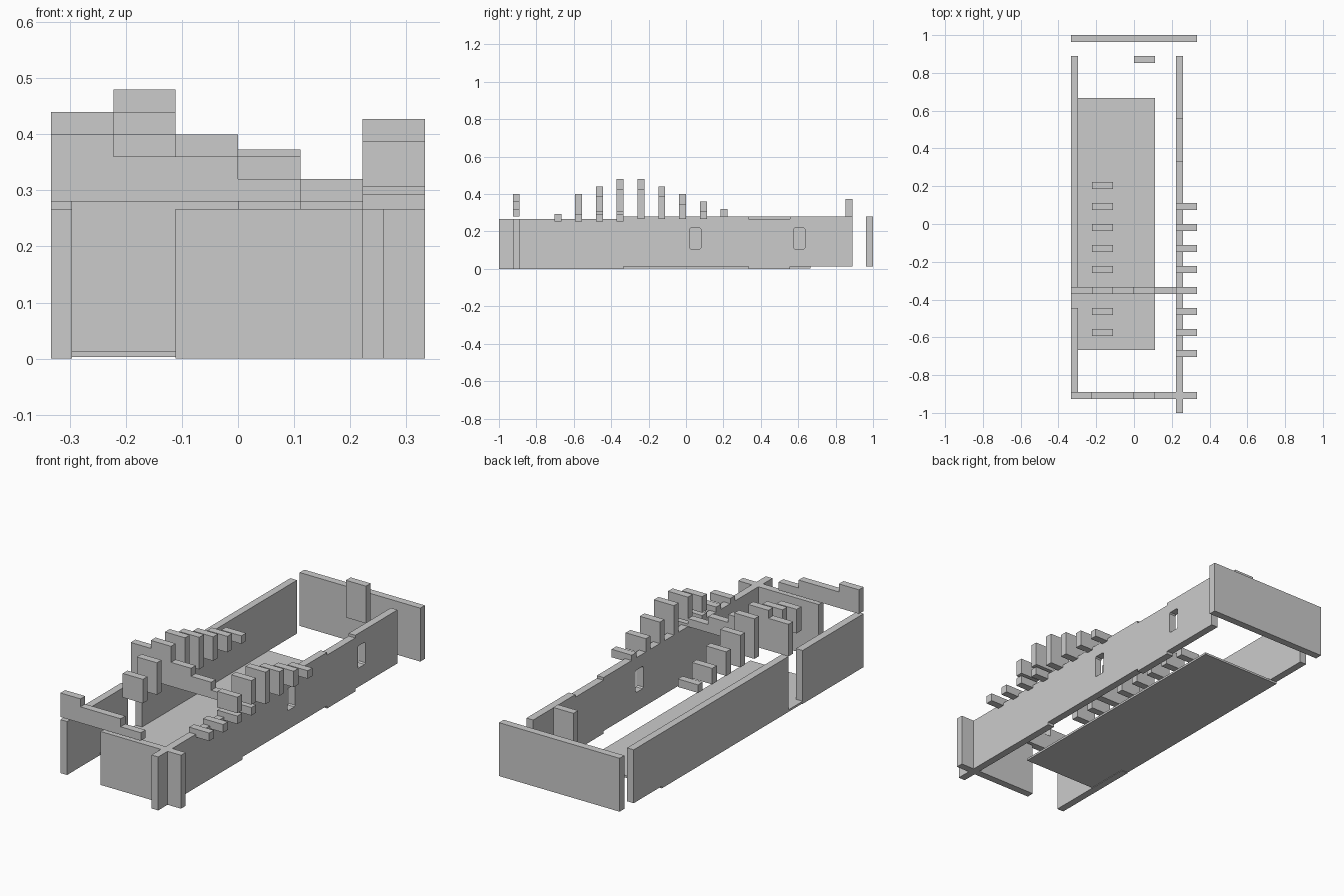
import bpy, bmesh
from mathutils import Vector

if "Cube" in bpy.data.objects:
    bpy.data.objects.remove(bpy.data.objects["Cube"])

T = 0.037      # wall thickness
U = 1 / 9      # grid module


def extrude(name, pts, offset):
    """Extrude a closed list of 3D points along an offset."""
    bm = bmesh.new()
    face = bm.faces.new([bm.verts.new(p) for p in pts])
    res = bmesh.ops.extrude_face_region(bm, geom=[face])
    moved = [v for v in res["geom"] if isinstance(v, bmesh.types.BMVert)]
    bmesh.ops.translate(bm, verts=moved, vec=Vector(offset))
    bmesh.ops.recalc_face_normals(bm, faces=bm.faces)
    mesh = bpy.data.meshes.new(name)
    bm.to_mesh(mesh)
    bm.free()
    ob = bpy.data.objects.new(name, mesh)
    bpy.context.collection.objects.link(ob)
    return ob


def box(name, x0, x1, y0, y1, z0, z1):
    return extrude(name, [(x0, y0, z0), (x1, y0, z0), (x1, y1, z0), (x0, y1, z0)],
                   (0, 0, z1 - z0))


def stepped_beam(name, y, x0, tops, z0=0.28):
    """Beam along x with one flat top per grid module."""
    pts = [(x0, y, z0)]
    for i, z in enumerate(tops):
        pts += [(x0 + i * U, y, z), (x0 + (i + 1) * U, y, z)]
    pts.append((x0 + len(tops) * U, y, z0))
    clean = [p for i, p in enumerate(pts)
             if not (0 < i < len(pts) - 1
                     and pts[i - 1][2] == p[2] == pts[i + 1][2])]
    dedup = [p for i, p in enumerate(clean) if i == 0 or p != clean[i - 1]]
    return extrude(name, dedup, (0, T, 0))


# Floor slab
box("floor_slab", -3 * U, U, -6 * U, 6 * U, 0.0027, 0.0133)

# Back, front and left walls
box("back_wall", -3 * U, 3 * U, 1 - T, 1, 0.0133, 0.28)
box("front_wall", -U, 3 * U, -0.926, -0.926 + T, 0, 0.267)
box("left_wall_front", -3 * U, -3 * U + T, -0.926, -4 * U, 0, 0.267)
box("left_wall_rear", -3 * U, -3 * U + T, -3 * U, 8 * U, 0.0133, 0.28)
box("back_post", 0, U, 8 * U - T, 8 * U, 0.187, 0.373)

# Right wall with alternately raised sections
outline, top = [], []
for y0, y1, lift in ((-1, -3 * U, 0), (-3 * U, 3 * U, 0.0133),
                     (3 * U, 5 * U, 0), (5 * U, 8 * U, 0.0133)):
    outline += [(2 * U, y0, lift), (2 * U, y1, lift)]
    top += [(2 * U, y0, lift + 0.267), (2 * U, y1, lift + 0.267)]
right_wall = extrude("right_wall", outline + top[::-1], (T, 0, 0))

# Window openings with clipped corners
for i, yc in enumerate((0.05, 0.605)):
    w, c, z0, z1 = 0.03, 0.006, 0.107, 0.218
    yz = [(-w + c, z0), (w - c, z0), (w, z0 + c), (w, z1 - c),
          (w - c, z1), (-w + c, z1), (-w, z1 - c), (-w, z0 + c)]
    cutter = extrude(f"window_cutter_{i}", [(0.2, yc + y, z) for y, z in yz], (0.1, 0, 0))
    cutter.hide_render = True
    cutter.hide_viewport = True
    mod = right_wall.modifiers.new("window", "BOOLEAN")
    mod.operation = "DIFFERENCE"
    mod.solver = "EXACT"
    mod.object = cutter

# Stepped beams across the width
stepped_beam("front_beam", -0.926, -3 * U, [0.40, 0.36, 0.36, 0.32])
stepped_beam("middle_beam", -3 * U - T, -3 * U, [0.44, 0.48, 0.40, 0.36, 0.32])


def block_row(name, x0, rows):
    for i, (k, z0, z1) in enumerate(rows):
        y1 = k * U
        box(f"{name}_{i}", x0, x0 + U, y1 - T, y1, z0, z1)


# Inner row of blocks, rising then falling
block_row("inner_block", -2 * U,
          [(k, 0.28, z) for k, z in ((2, 0.32), (1, 0.36), (0, 0.40), (-1, 0.44),
                                     (-2, 0.48), (-4, 0.44), (-5, 0.40))])

# Right row: rear rising blocks, upper front blocks and low front blocks
block_row("right_block", 2 * U,
          [(k, 0.267, z) for k, z in ((1, 0.307), (0, 0.347), (-1, 0.387), (-2, 0.427))])
block_row("right_upper_block", 2 * U, [(-3, 0.307, 0.427), (-4, 0.307, 0.387)])
block_row("right_low_block", 2 * U, [(k, 0.253, 0.293) for k in (-3, -4, -5, -6)])
